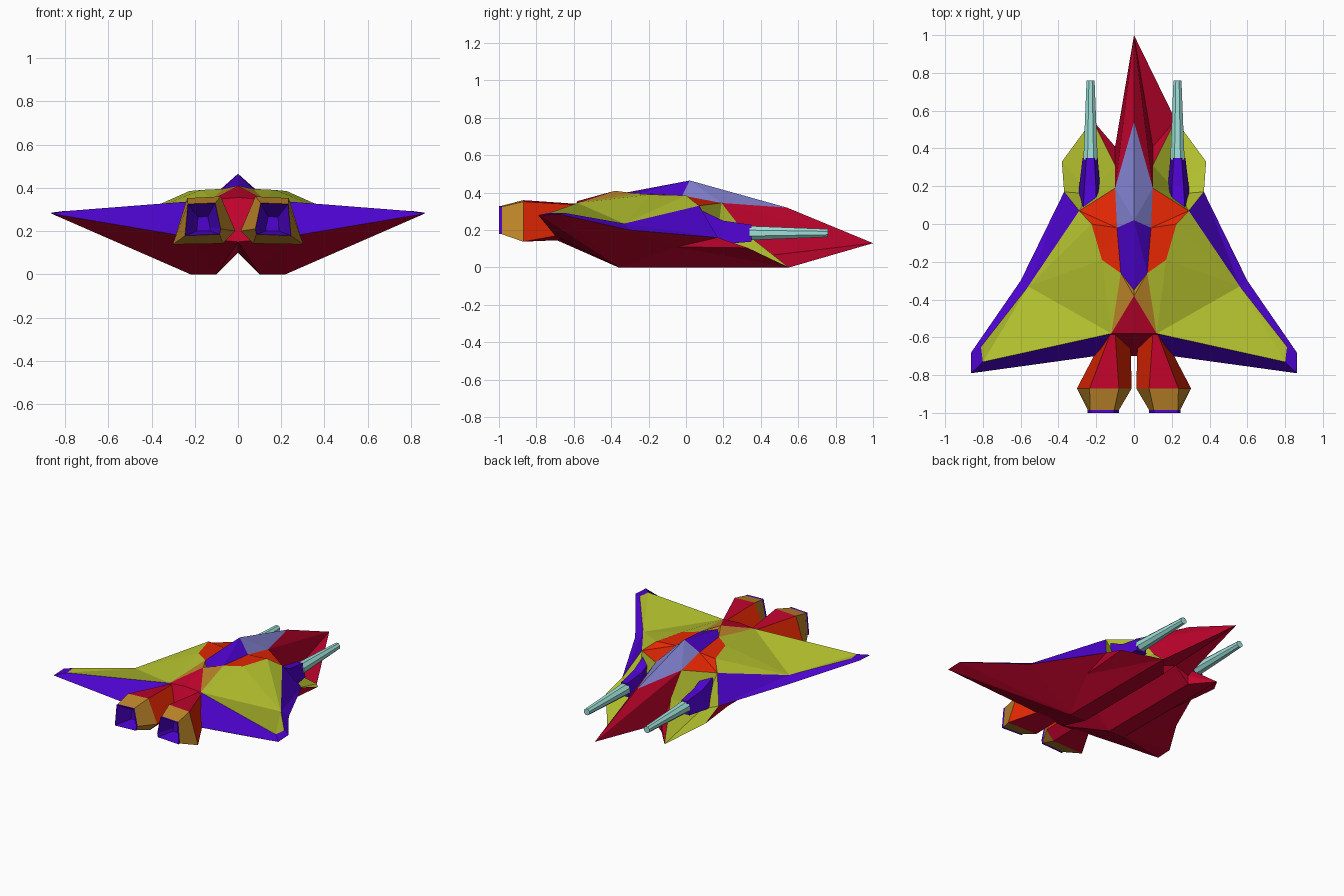
import bpy, bmesh, math
from mathutils import Vector, Matrix

if "Cube" in bpy.data.objects:
    bpy.data.objects.remove(bpy.data.objects["Cube"])


def material(name, *rgb):
    m = bpy.data.materials.new(name)
    m.diffuse_color = (*rgb, 1)
    m.use_nodes = True
    m.node_tree.nodes["Principled BSDF"].inputs["Base Color"].default_value = m.diffuse_color
    return m


crimson = material("crimson", .52, .001, .025)
olive = material("olive", .46, .54, .028)
purple = material("purple", .075, .001, .62)
blue = material("glass_blue", .22, .22, .63)
orange = material("red_orange", .78, .02, .001)
gold = material("brown_gold", .52, .24, .022)
teal = material("pale_teal", .35, .76, .70)


def finish(name, bm, mats):
    me = bpy.data.meshes.new(name)
    bm.to_mesh(me)
    bm.free()
    for m in mats:
        me.materials.append(m)
    ob = bpy.data.objects.new(name, me)
    bpy.context.collection.objects.link(ob)
    return ob


def panels(name, mat, out, *faces, sides=(1, -1)):
    """Flat hull plates, mirrored in x, each facing roughly along 'out'."""
    bm = bmesh.new()
    for s in sides:
        hint = Vector((out[0] * s, out[1], out[2]))
        for pts in faces:
            f = bm.faces.new([bm.verts.new((x * s, y, z)) for x, y, z in pts])
            f.normal_update()
            if f.normal.dot(hint) < 0:
                f.normal_flip()
    bmesh.ops.remove_doubles(bm, verts=bm.verts[:], dist=1e-4)
    return finish(name, bm, mats=[mat])


def loft(name, rings, mats, rule):
    """Skin rings of (y, [(x, z)...]); rule(band, side) gives the material slot."""
    for s, side in ((1, "right"), (-1, "left")):
        bm = bmesh.new()
        vs = [[bm.verts.new((x * s, y, z)) for x, z in pts] for y, pts in rings]
        n = len(vs[0])
        for b in range(len(vs) - 1):
            for i in range(n):
                j = (i + 1) % n
                f = bm.faces.new((vs[b][i], vs[b][j], vs[b + 1][j], vs[b + 1][i]))
                f.material_index = rule(b, i)
        bm.faces.new(vs[0])
        bm.faces.new(vs[-1]).material_index = rule(len(vs) - 2, 0)
        bmesh.ops.recalc_face_normals(bm, faces=bm.faces[:])
        finish(f"{name}_{side}", bm, mats)


# Shared corner points, right-hand side
nose, canopy_tip = (0, 1, .13), (0, .54, .32)
canopy_top, canopy_end = (0, .02, .465), (0, -.35, .395)
can_front, can_mid, can_rear = (.10, .19, .345), (.09, -.02, .385), (.07, -.26, .395)
prong, nose_low, nose_side = (.22, .55, 0), (.10, .41, .06), (.10, .31, .19)
intake_out, intake_mid = (.382, .33, .105), (.235, .16, .10)
root_low, root_top = (.37, .17, .16), (.29, .07, .33)
shoulder, hump = (.225, 0, .385), (.17, -.19, .39)
kink_low, kink_top = (.60, -.30, .20), (.56, -.33, .235)
under_step = (.345, -.05, .11)
tip_front, tip_top = (.862, -.68, .285), (.81, -.65, .292)
tip_aft, tip_rear = (.80, -.73, .292), (.862, -.79, .28)
tail_top, tail_low = (.12, -.58, .345), (.21, -.70, .17)
spine, tail_mid, tail_keel = (0, -.38, .41), (0, -.58, .355), (0, -.70, .15)
floor_front, floor_in, floor_out = (.10, .41, 0), (.10, -.36, 0), (.22, -.36, 0)
keel_front, keel_rear = (0, .41, .10), (0, -.36, .10)

# Nose
panels("nose_top", crimson, (1, .2, .6),
       (nose, canopy_tip, can_front), (nose, can_front, nose_side), (nose, nose_side, nose_low))
panels("nose_bottom", crimson, (0, 0, -1), (nose, nose_low, keel_front),
       (nose_low, floor_front, keel_front))
# The chin plate exists on the right-hand side only
panels("chin_plate", crimson, (0, 0, -1),
       (nose, nose_low, prong), (nose_low, floor_front, prong), sides=(1,))

# Canopy glass and its fairing
panels("canopy", blue, (1, 0, 1), (canopy_tip, canopy_top, can_front),
       (can_front, canopy_top, can_mid))
panels("canopy_fairing", purple, (1, 0, 1), (canopy_top, can_mid, can_rear),
       (canopy_top, can_rear, canopy_end))

# Shoulders and spine
panels("shoulder", orange, (0, 0, 1), (can_front, root_top, can_mid),
       (root_top, shoulder, can_mid), (can_mid, shoulder, hump), (can_mid, hump, can_rear))
panels("spine", gold, (0, 0, 1), (can_rear, canopy_end, spine), (can_rear, spine, tail_top))
panels("spine_tail", crimson, (0, 0, 1), (spine, tail_top, tail_mid))
panels("tail_wall", crimson, (0, -1, .2), (tail_mid, tail_top, tail_keel),
       (tail_top, tail_low, tail_keel))

# Intakes
panels("intake", olive, (0, .6, 1), (prong, intake_out, intake_mid),
       (intake_out, root_low, intake_mid), (root_low, root_top, intake_mid),
       (root_top, can_front, intake_mid), (can_front, nose_side, intake_mid),
       (nose_side, prong, intake_mid))
panels("intake_inner_wall", crimson, (-.5, .8, .5), (prong, nose_low, nose_side),
       (prong, floor_front, nose_low))

# Wings
panels("wing_top", olive, (0, 0, 1), (root_top, shoulder, kink_top), (shoulder, hump, kink_top),
       (kink_top, hump, tail_top), (hump, can_rear, tail_top),
       (kink_top, tail_top, tip_aft), (kink_top, tip_aft, tip_top))
panels("wing_leading_edge", purple, (1, .5, 1), (root_low, kink_low, kink_top),
       (root_low, kink_top, root_top),
       (kink_low, tip_front, tip_top, kink_top), (tip_front, tip_rear, tip_aft, tip_top))
panels("wing_trailing_edge", purple, (0, -1, .3), (tip_aft, tip_rear, tail_low, tail_top))

# Twin-keel underside
panels("underside", crimson, (.2, 0, -1), (tip_front, kink_low, floor_out),
       (tip_front, floor_out, tip_rear), (kink_low, under_step, floor_out),
       (kink_low, root_low, under_step), (root_low, intake_out, under_step),
       (intake_out, prong, under_step), (prong, floor_out, under_step),
       (prong, floor_front, floor_in, floor_out), (tip_rear, tail_low, floor_out),
       (tail_low, tail_keel, floor_in), (tail_low, floor_in, floor_out),
       (tail_keel, keel_rear, floor_in))
panels("keel_valley", crimson, (-.5, 0, -1), (floor_front, floor_in, keel_rear, keel_front))

# Engines: body, gold nozzle, purple rim and recess
opening = [(.245, .178), (.232, .325), (.105, .33), (.08, .21), (.085, .185)]
engine = [
    (-.58, [(.15, .19), (.125, .335), (.10, .34), (.02, .22), (.07, .15)]),
    (-.87, [(.302, .138), (.235, .352), (.08, .36), (.012, .20), (.07, .142)]),
    (-.985, opening),
    (-1.0, opening),
    (-.90, [(.19, .20), (.185, .265), (.14, .267), (.13, .22), (.13, .20)]),
]
# body sides: flanks orange, top and belly crimson
loft("engine", engine, [orange, crimson, gold, purple],
     lambda band, side: (0 if side in (0, 2) else 1) if band == 0 else min(band + 1, 3))

# Gun mounts
loft("gun_mount", [
    (.07, [(.30, .12), (.27, .31), (.20, .31), (.18, .12)]),
    (.20, [(.29, .125), (.262, .25), (.202, .25), (.18, .125)]),
    (.35, [(.272, .138), (.252, .228), (.21, .228), (.192, .138)]),
], [purple], lambda band, side: 0)

# Gun barrels: tapered octagons
for s, side in ((1, "right"), (-1, "left")):
    bm = bmesh.new()
    bmesh.ops.create_cone(bm, cap_ends=True, segments=8, radius1=.041, radius2=.023, depth=.42,
                          matrix=Matrix.Translation((s * .23, .55, .184))
                          @ Matrix.Rotation(-math.pi / 2, 4, 'X')
                          @ Matrix.Rotation(math.pi / 8, 4, 'Z'))
    finish(f"gun_barrel_{side}", bm, [teal])
